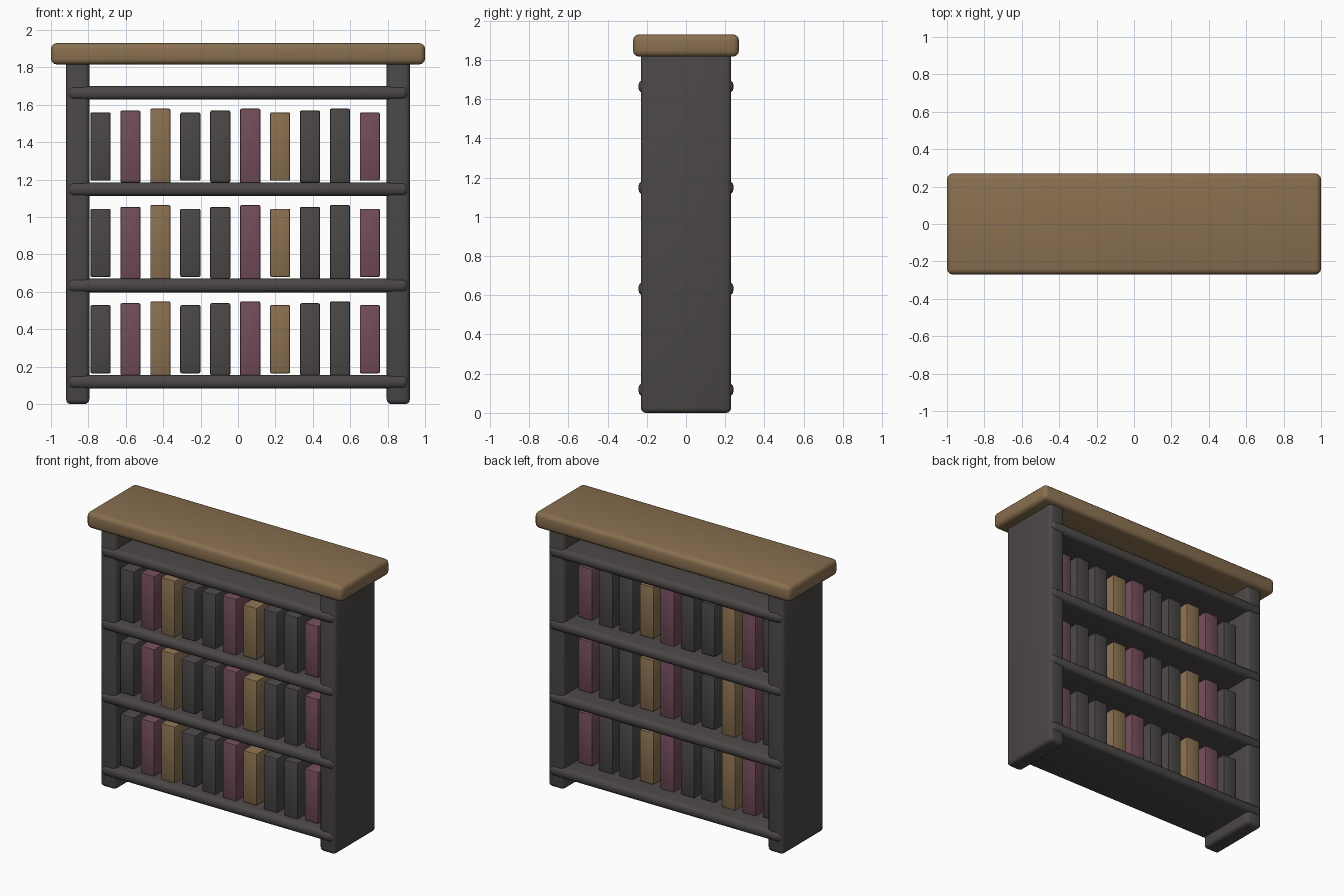
import bpy
import math

if "Cube" in bpy.data.objects:
    bpy.data.objects.remove(bpy.data.objects["Cube"], do_unlink=True)


def material(name, rgb):
    m = bpy.data.materials.new(name)
    m.use_nodes = True
    m.diffuse_color = (*rgb, 1)
    m.node_tree.nodes["Principled BSDF"].inputs["Base Color"].default_value = (*rgb, 1)
    return m


WOOD = material("tan wood", (0.25, 0.16, 0.08))
DARK = material("dark charcoal", (0.069, 0.062, 0.061))
PLUM = material("plum", (0.168, 0.072, 0.098))


def rounded_box(name, centre, size, bevel, mat, segments=3):
    """Box with rounded edges, smooth shaded."""
    bpy.ops.mesh.primitive_cube_add(size=1, location=centre)
    ob = bpy.context.object
    ob.name = name
    ob.scale = size
    bpy.ops.object.transform_apply(location=False, rotation=False, scale=True)
    ob.data.materials.append(mat)
    mod = ob.modifiers.new("rounding", "BEVEL")
    mod.width = bevel
    mod.segments = segments
    bpy.ops.object.modifier_apply(modifier=mod.name)
    bpy.ops.object.shade_smooth_by_angle(angle=math.radians(35))
    return ob


# Top slab
rounded_box("top_slab", (0, 0, 1.873), (2, 0.54, 0.114), 0.03, WOOD)

# Upright side panels
for side, sign in (("left", 1), ("right", -1)):
    rounded_box(side + "_side_panel", (sign * 0.857, 0, 0.92),
                (0.124, 0.46, 1.84), 0.025, DARK)

# Shelves, with a row of books on all but the highest
SHELF_GAP = 0.515
BOOK_COLOURS = (DARK, PLUM, WOOD, DARK)
for row in range(4):
    z = 0.119 + row * SHELF_GAP
    rounded_box(f"shelf_{row + 1}", (0, 0, z), (1.82, 0.485, 0.073), 0.03, DARK)
    if row == 3:
        continue
    for i in range(10):
        height = 0.365 + 0.02 * (i % 3)
        rounded_box(f"book_{row + 1}_{i + 1}",
                    (-0.735 + 0.16 * i, -0.035, z + 0.228),
                    (0.108, 0.31, height), 0.008, BOOK_COLOURS[i % 4], 2)
